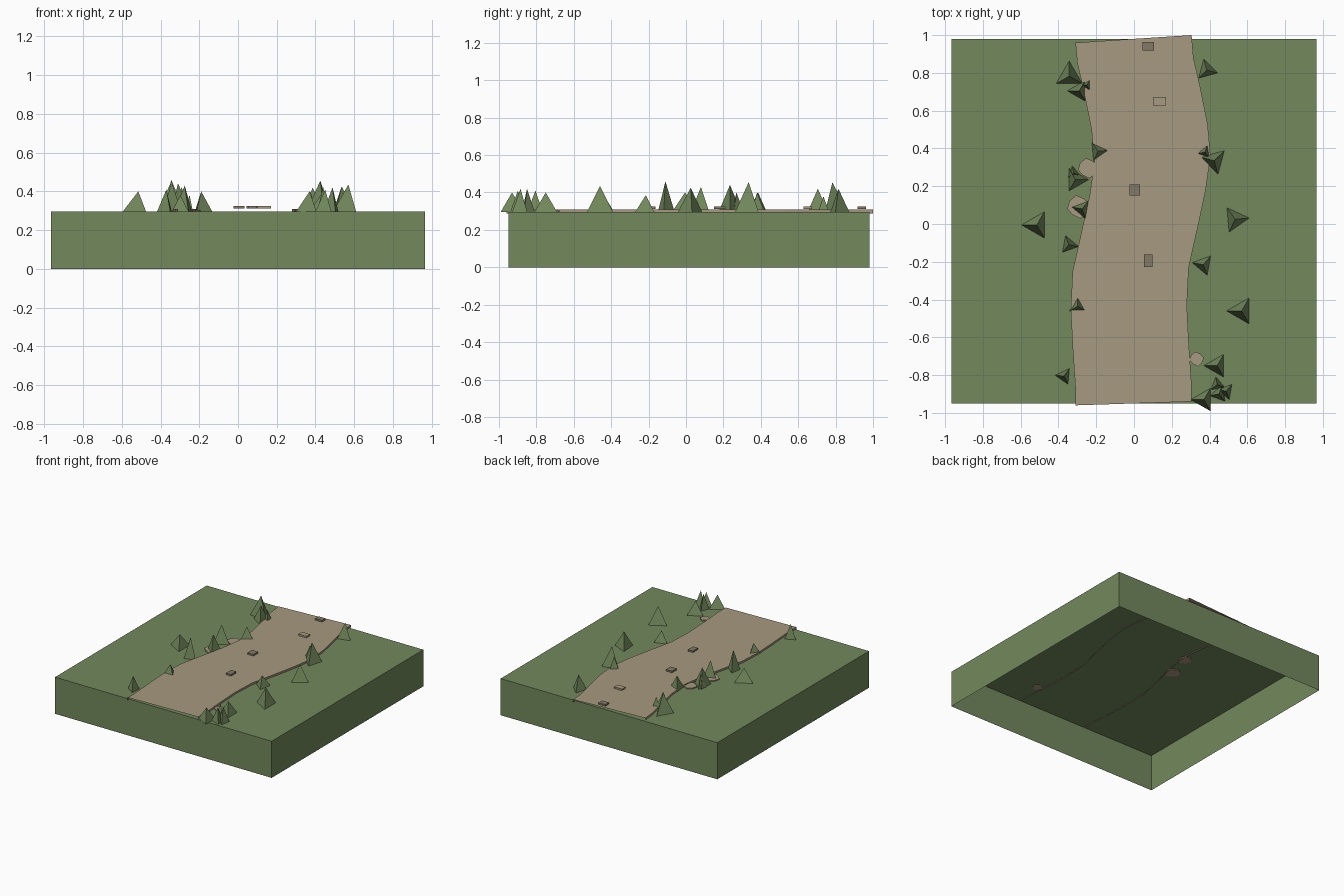
import bpy
import bmesh
from math import cos, sin, radians
from mathutils import Vector

cube = bpy.data.objects.get("Cube")
if cube:
    bpy.data.objects.remove(cube, do_unlink=True)


def make_material(name, colour):
    mat = bpy.data.materials.new(name)
    mat.use_nodes = True
    rgba = (*colour, 1.0)
    mat.diffuse_color = rgba
    mat.node_tree.nodes["Principled BSDF"].inputs["Base Color"].default_value = rgba
    return mat


GRASS = make_material("grass green", (0.17, 0.25, 0.107))
PATH = make_material("dry earth", (0.39, 0.32, 0.215))
STONE = make_material("dark stone", (0.23, 0.19, 0.135))


def add_mesh(name, verts, faces, mat):
    mesh = bpy.data.meshes.new(name)
    mesh.from_pydata(verts, [], faces)
    mesh.materials.append(mat)
    obj = bpy.data.objects.new(name, mesh)
    bpy.context.collection.objects.link(obj)
    return obj


def ring(x, y, z, radii, turn):
    """Counter-clockwise polygon with one radius per corner."""
    n = len(radii)
    angles = [radians(turn + 360 * i / n) for i in range(n)]
    return [(x + r * cos(a), y + r * sin(a), z) for r, a in zip(radii, angles)]


def prism(name, outline, top, mat):
    """Extrude a flat outline up to the given height."""
    n = len(outline)
    verts = outline + [(x, y, top) for x, y, z in outline]
    sides = [(i, (i + 1) % n, (i + 1) % n + n, i + n) for i in range(n)]
    caps = [tuple(range(n, n * 2)), tuple(reversed(range(n)))]
    return add_mesh(name, verts, sides + caps, mat)


def box(name, low, high, mat, open_bottom=False):
    bm = bmesh.new()
    bmesh.ops.create_cube(bm, size=1)
    low, high = Vector(low), Vector(high)
    for v in bm.verts:
        v.co = (low + high) / 2 + v.co * (high - low)
    if open_bottom:
        bm.normal_update()
        under = [f for f in bm.faces if f.normal.z < -0.5]
        bmesh.ops.delete(bm, geom=under, context='FACES_ONLY')
    obj = add_mesh(name, [], [], mat)
    bm.to_mesh(obj.data)
    bm.free()
    return obj


GROUND = 0.295
ROAD_TOP = 0.31

# Hollow ground block, open underneath
box("ground_block", (-0.965, -0.95, 0), (0.965, 0.98, GROUND), GRASS, open_bottom=True)

# Winding road: left edge swept sideways, with side skirts and open ends
left_edge = [(-0.31, -0.96), (-0.31, -0.87), (-0.325, -0.65), (-0.335, -0.45),
             (-0.325, -0.25), (-0.28, -0.05), (-0.235, 0.15), (-0.21, 0.33),
             (-0.225, 0.5), (-0.265, 0.7), (-0.3, 0.85), (-0.31, 0.96)]
WIDTH = 0.615
verts, faces = [], []
for x, y in left_edge:
    shift = 0.02 if y < 0 else 0.03
    if y > 0.9:
        shift = 0.04
    right = (x + WIDTH, y + shift)
    verts += [(x, y, 0.288), (x, y, ROAD_TOP), (*right, ROAD_TOP), (*right, 0.288)]
for i in range(len(left_edge) - 1):
    a, b = i * 4, i * 4 + 4
    faces += [(a + k, a + k + 1, b + k + 1, b + k) for k in range(3)]
road = add_mesh("road", verts, [tuple(reversed(f)) for f in faces], PATH)

# Flat slabs lying on the road: x, y, width, depth, material
slabs = [(0.075, 0.94, 0.06, 0.045, STONE), (0.135, 0.65, 0.07, 0.045, PATH),
         (0.005, 0.18, 0.055, 0.06, STONE), (0.075, -0.195, 0.045, 0.065, STONE)]
for x, y, w, d, mat in slabs:
    box("road_slab", (x - w / 2, y - d / 2, 0.311), (x + w / 2, y + d / 2, 0.324), mat)

# Bare earth patches beside the road
uneven = (1.0, 0.9, 1.05, 0.95, 1.0, 0.85, 1.05, 0.9)
for x, y, size in [(-0.245, 0.295, 0.052), (-0.295, 0.09, 0.06), (0.332, -0.715, 0.038)]:
    outline = ring(x, y, GROUND - 0.004, [size * k for k in uneven], 10)
    prism("earth_patch", outline, 0.303, PATH)

# Three-sided trees: x, y, radius, turn in degrees, top height
trees = [
    (-0.343, 0.783, 0.08, 90, 0.455), (-0.29, 0.705, 0.063, 180, 0.42),
    (-0.25, 0.735, 0.034, 60, 0.38), (0.385, 0.815, 0.06, 105, 0.42),
    (-0.19, 0.385, 0.057, 5, 0.4), (-0.32, 0.27, 0.038, 100, 0.4),
    (-0.31, 0.235, 0.07, 0, 0.44), (-0.275, 0.08, 0.057, 50, 0.43),
    (-0.515, -0.005, 0.08, 180, 0.4), (-0.345, -0.11, 0.052, 110, 0.46),
    (-0.298, -0.435, 0.05, 90, 0.38), (-0.37, -0.805, 0.048, 175, 0.41),
    (0.375, 0.38, 0.042, 70, 0.4), (0.425, 0.335, 0.075, 45, 0.455),
    (0.535, 0.025, 0.075, 5, 0.425), (0.367, -0.215, 0.06, 50, 0.385),
    (0.57, -0.46, 0.08, 60, 0.435), (0.44, -0.75, 0.07, 60, 0.4),
    (0.37, -0.93, 0.07, 60, 0.4), (0.44, -0.85, 0.042, 100, 0.42),
    (0.45, -0.9, 0.05, 70, 0.41), (0.488, -0.885, 0.047, 50, 0.42),
]
for x, y, radius, turn, top in trees:
    base = ring(x, y, GROUND + 0.001, [radius] * 3, turn)
    sides = [(i, (i + 1) % 3, 3) for i in range(3)]
    add_mesh("tree", base + [(x, y, top)], sides + [(2, 1, 0)], GRASS)
